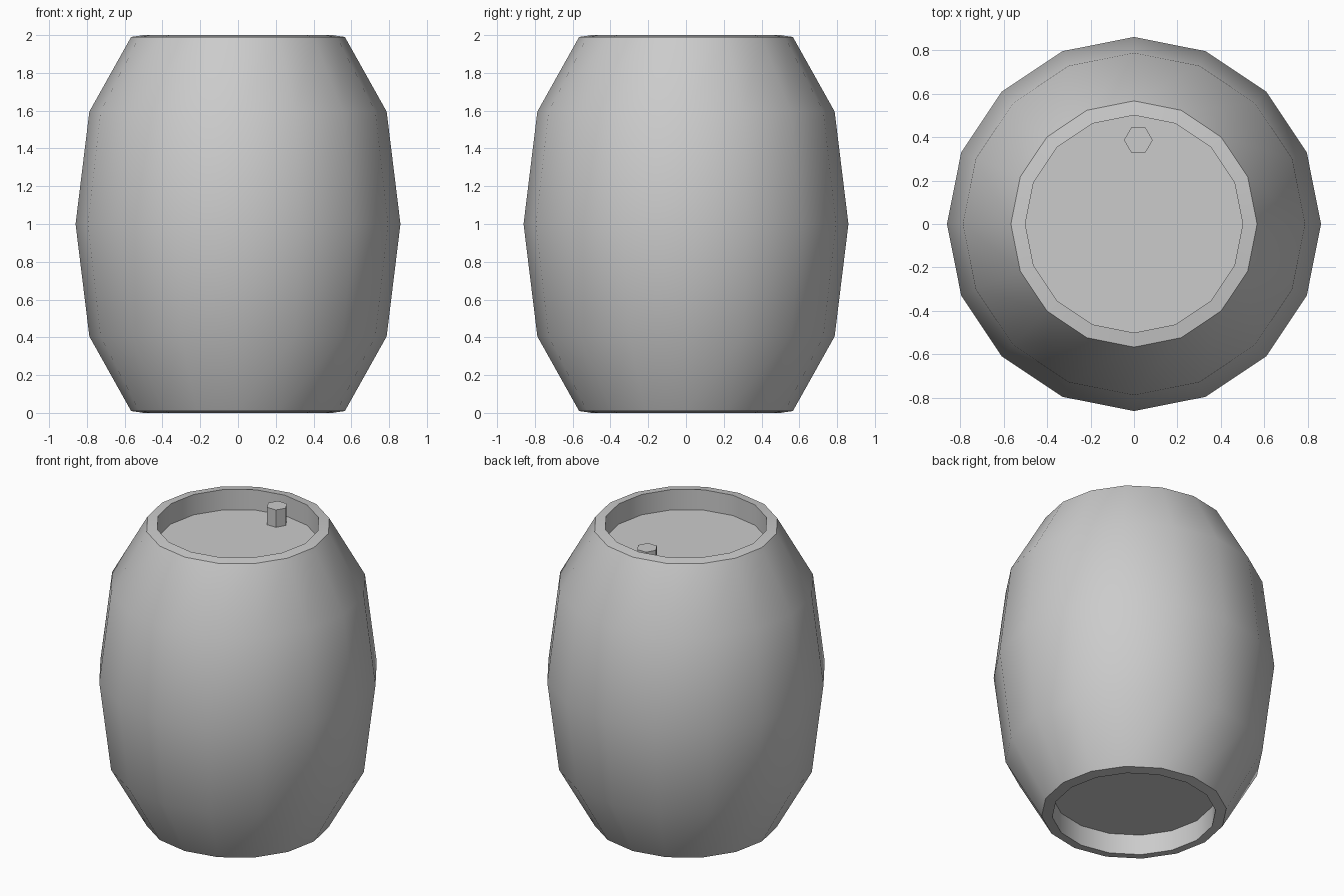
import bpy, bmesh, math

if "Cube" in bpy.data.objects:
    bpy.data.objects.remove(bpy.data.objects["Cube"])

SIDES = 16


def lathe(name, profile, sides):
    """Revolve (radius, z) points around z and cap both ends."""
    bm = bmesh.new()
    rings = []
    for r, z in profile:
        rings.append([bm.verts.new((r * math.cos(2 * math.pi * i / sides),
                                    r * math.sin(2 * math.pi * i / sides), z))
                      for i in range(sides)])
    for low, high in zip(rings, rings[1:]):
        for i in range(sides):
            j = (i + 1) % sides
            bm.faces.new((low[i], low[j], high[j], high[i]))
    bm.faces.new(rings[0][::-1])
    bm.faces.new(rings[-1])
    bmesh.ops.recalc_face_normals(bm, faces=bm.faces)
    mesh = bpy.data.meshes.new(name)
    bm.to_mesh(mesh)
    bm.free()
    obj = bpy.data.objects.new(name, mesh)
    bpy.context.collection.objects.link(obj)
    return obj


def smooth(obj, degrees):
    bpy.ops.object.select_all(action='DESELECT')
    obj.select_set(True)
    bpy.context.view_layer.objects.active = obj
    bpy.ops.object.shade_smooth_by_angle(angle=math.radians(degrees))


# Barrel body: recessed heads, narrow rims and bulging staves, mirrored about z = 1
upper = [(0.86, 1.0), (0.787, 1.595), (0.566, 1.99), (0.5, 2.0), (0.5, 1.863)]
lower = [(r, 2 - z) for r, z in reversed(upper[1:])]
barrel = lathe("barrel_body", lower + upper, SIDES)
smooth(barrel, 35)

# Six-sided plug standing on the top head
plug = lathe("plug", [(0.066, 1.85), (0.066, 1.98)], 6)
plug.location = (0.02, 0.386, 0)
